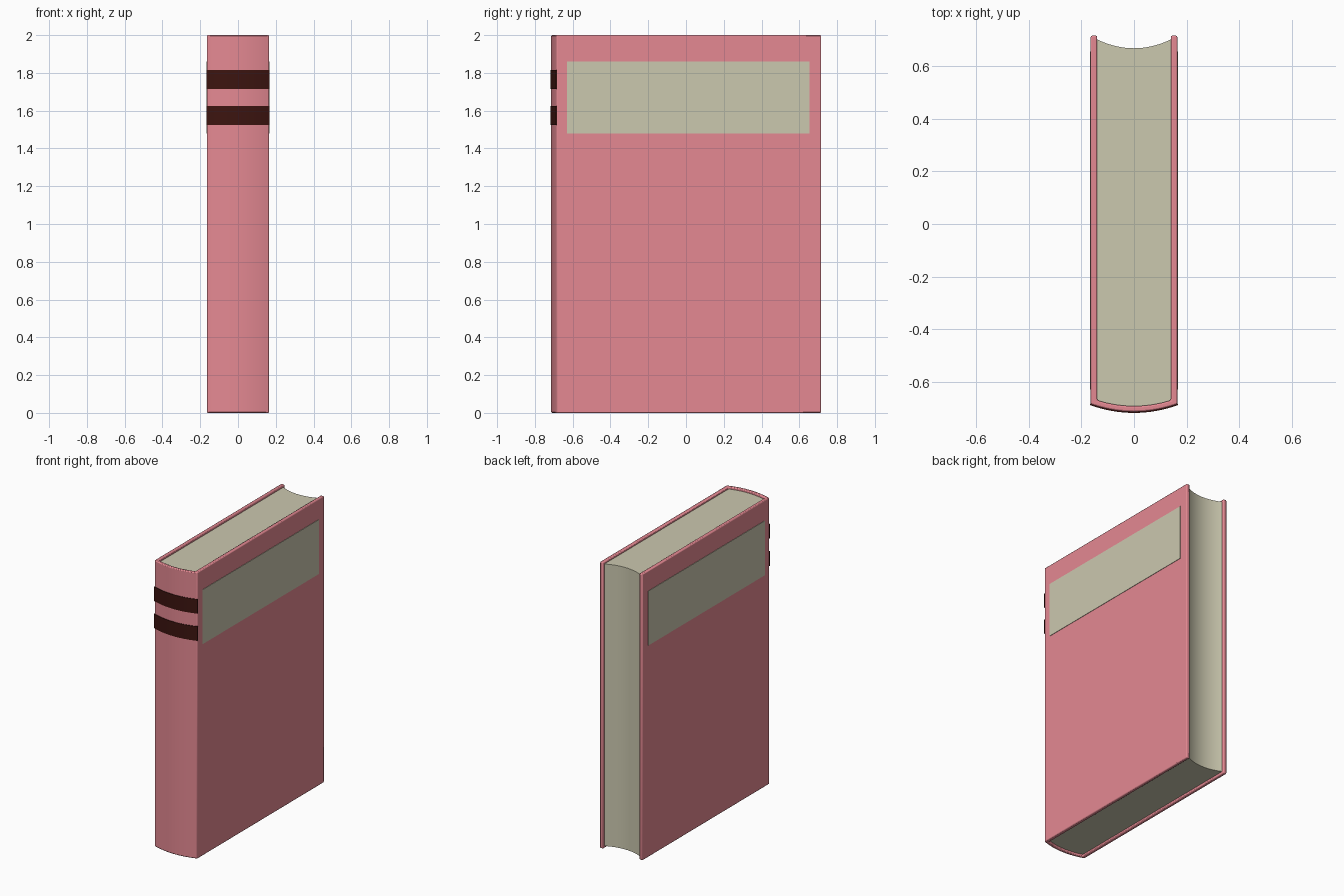
import bpy, bmesh

if "Cube" in bpy.data.objects:
    bpy.data.objects.remove(bpy.data.objects["Cube"])


def material(name, rgb):
    m = bpy.data.materials.new(name)
    m.diffuse_color = (*rgb, 1)
    m.use_nodes = True
    m.node_tree.nodes["Principled BSDF"].inputs["Base Color"].default_value = m.diffuse_color
    return m


cover_mat = material("cover_pink", (0.78, 0.25, 0.29))
paper_mat = material("paper", (0.60, 0.58, 0.43))
band_mat = material("band_brown", (0.045, 0.007, 0.005))


def arc(half, y_mid, y_end, n=16):
    """Shallow curve from x = -half to x = half."""
    pts = []
    for i in range(n + 1):
        t = 2 * i / n - 1
        pts.append((half * t, y_mid + (y_end - y_mid) * t * t))
    return pts


def extrude_profile(name, profile, z0, z1, mat, bevel=0):
    """Extrude an outline in plan from z0 to z1."""
    bm = bmesh.new()
    face = bm.faces.new([bm.verts.new((x, y, z0)) for x, y in profile])
    ext = bmesh.ops.extrude_face_region(bm, geom=[face])
    top = [v for v in ext["geom"] if isinstance(v, bmesh.types.BMVert)]
    bmesh.ops.translate(bm, verts=top, vec=(0, 0, z1 - z0))
    bmesh.ops.recalc_face_normals(bm, faces=bm.faces)
    me = bpy.data.meshes.new(name)
    bm.to_mesh(me)
    bm.free()
    me.materials.append(mat)
    ob = bpy.data.objects.new(name, me)
    bpy.context.collection.objects.link(ob)
    bpy.ops.object.select_all(action='DESELECT')
    ob.select_set(True)
    bpy.context.view_layer.objects.active = ob
    bpy.ops.object.shade_smooth_by_angle(angle=0.5)
    if bevel:
        b = ob.modifiers.new("soft_edges", 'BEVEL')
        b.width = bevel
        b.segments = 2
        b.limit_method = 'ANGLE'
        b.angle_limit = 0.9
    return ob


# Cover: two boards joined by a rounded spine
outer = arc(0.165, -0.714, -0.685)
inner = arc(0.14, -0.692, -0.67)
cover = outer + [(0.165, 0.716), (0.14, 0.716)] + inner[::-1] + [(-0.14, 0.716), (-0.165, 0.716)]
extrude_profile("cover", cover, 0, 2, cover_mat, bevel=0.006)

# Page block: rounded back, hollow fore edge, slightly inset top and bottom
pages = arc(0.141, -0.694, -0.672) + arc(0.141, 0.668, 0.702)[::-1]
extrude_profile("pages", pages, 0.015, 1.985, paper_mat)

# Raised bands across the spine
for i, z in enumerate((1.525, 1.715)):
    band = arc(0.168, -0.718, -0.688) + [(0.168, -0.682), (-0.168, -0.682)]
    # keep the inner side hidden inside the spine wall
    band = band[:-2] + [(0.168, -0.682), (0.16, -0.682)] \
        + arc(0.14, -0.703, -0.68)[::-1] + [(-0.16, -0.682), (-0.168, -0.682)]
    extrude_profile(f"spine_band_{i + 1}", band, z, z + 0.1, band_mat)

# Thin label panels on both boards
for side, name in ((1, "right_label"), (-1, "left_label")):
    a, b = side * 0.16, side * 0.168
    rect = [(a, -0.63), (b, -0.63), (b, 0.655), (a, 0.655)]
    extrude_profile(name, rect, 1.48, 1.86, paper_mat)
